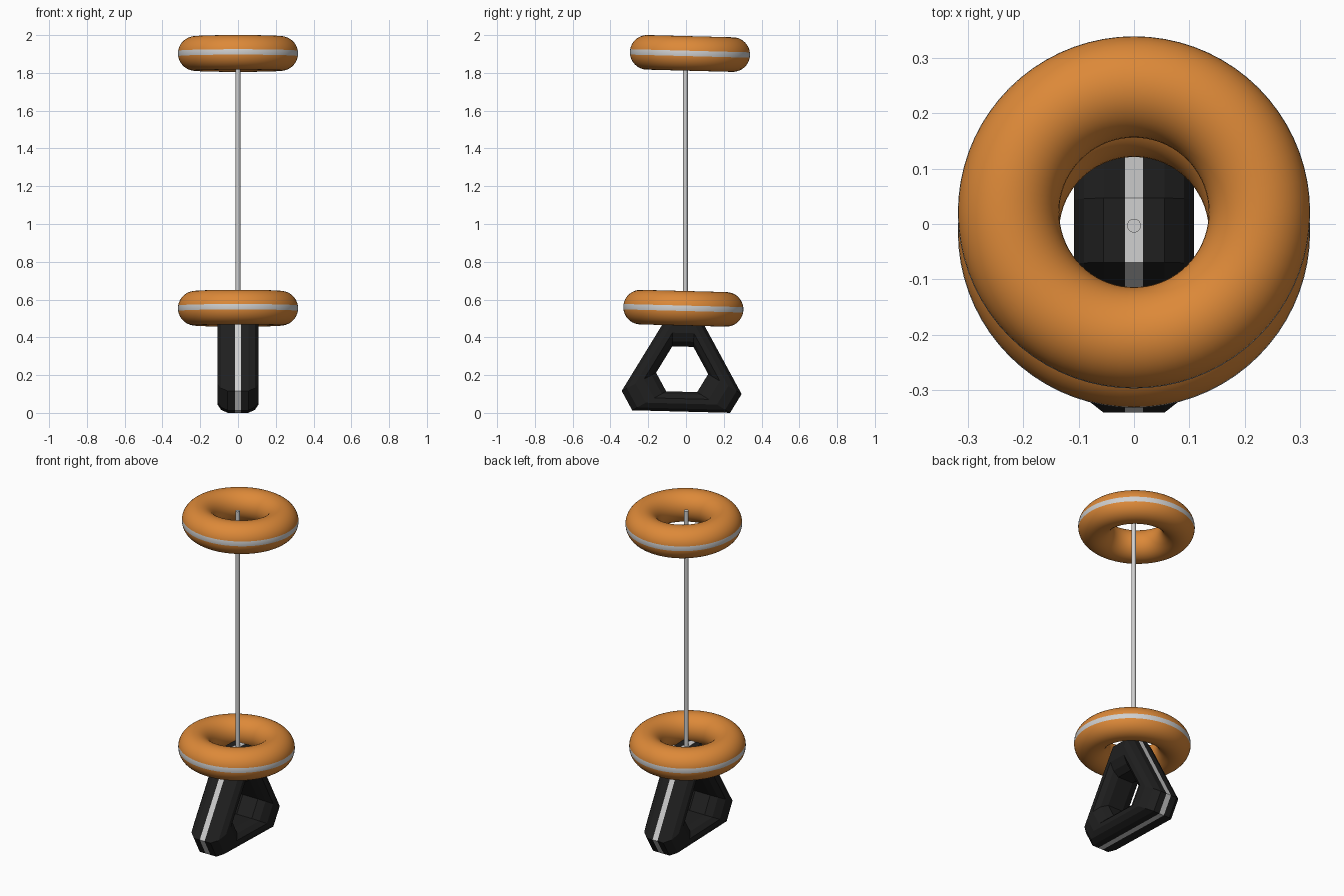
import bpy, bmesh, math

if "Cube" in bpy.data.objects:
    bpy.data.objects.remove(bpy.data.objects["Cube"])

TILT = math.radians(-1.5)


def material(name, rgb):
    m = bpy.data.materials.new(name)
    m.diffuse_color = (*rgb, 1)
    m.use_nodes = True
    m.node_tree.nodes["Principled BSDF"].inputs["Base Color"].default_value = m.diffuse_color
    return m


ORANGE = material("orange", (0.72, 0.25, 0.04))
SILVER = material("light grey", (0.62, 0.62, 0.62))
BLACK = material("black", (0.014, 0.014, 0.014))


def swept_loop(name, rings, mats, location, stripe, smooth):
    """Skin closed cross-sections arranged in a closed loop."""
    bm = bmesh.new()
    loops = [[bm.verts.new(p) for p in ring] for ring in rings]
    n = len(loops[0])
    for i, a in enumerate(loops):
        b = loops[(i + 1) % len(loops)]
        for j in range(n):
            k = (j + 1) % n
            f = bm.faces.new((a[j], b[j], b[k], a[k]))
            f.smooth = smooth
            f.material_index = 1 if j in stripe else 0
    bmesh.ops.recalc_face_normals(bm, faces=bm.faces)
    mesh = bpy.data.meshes.new(name)
    bm.to_mesh(mesh)
    bm.free()
    for m in mats:
        mesh.materials.append(m)
    ob = bpy.data.objects.new(name, mesh)
    bpy.context.collection.objects.link(ob)
    ob.location = location
    ob.rotation_euler.x = TILT
    return ob


# Orange rings with a light band around the equator
def ring(name, y, z, major=0.2265, minor=0.0915, segs=72, sides=40):
    sections = []
    for i in range(segs):
        u = math.tau * i / segs
        section = []
        for j in range(sides):
            v = math.tau * j / sides
            r = major + minor * math.cos(v)
            section.append((r * math.cos(u), r * math.sin(u), minor * math.sin(v)))
        sections.append(section)
    swept_loop(name, sections, (ORANGE, SILVER), (0, y, z), {0, sides - 1}, True)


ring("upper_ring", 0.021, 1.9028)
ring("lower_ring", -0.014, 0.554)


# Triangular handle: truncated triangle outlines, blended from outer to inner
def outline(apothem, corner):
    half = (2 * apothem - corner) * math.tan(math.pi / 6)
    pts = []
    for k in range(3):
        a = math.tau * k / 3
        for s in (half, -half):
            pts.append((s * math.cos(a) - corner * math.sin(a),
                        s * math.sin(a) + corner * math.cos(a)))
    return pts


outer, inner = outline(0.217, 0.333), outline(0.112, 0.127)
# (depth from outside to inside, half width)
half_profile = [(0, 0.016), (0, 0.055), (0.15, 0.09), (0.4, 0.108),
                (0.65, 0.108), (0.87, 0.085), (1, 0.05)]
profile = half_profile + [(t, -x) for t, x in reversed(half_profile)]
sections = [[(x, o[0] + t * (i[0] - o[0]), o[1] + t * (i[1] - o[1]))
             for t, x in profile] for o, i in zip(outer, inner)]
swept_loop("triangle_handle", sections, (BLACK, SILVER), (0, -0.02, 0.224),
           {len(profile) - 1}, False)

# Thin vertical rod
low, high = 0.53, 1.97
bpy.ops.mesh.primitive_cylinder_add(vertices=24, radius=0.0125, depth=high - low,
                                    location=(0, -0.003, (low + high) / 2))
rod = bpy.context.object
rod.name = "rod"
rod.data.materials.append(SILVER)
bpy.ops.object.shade_smooth_by_angle()
